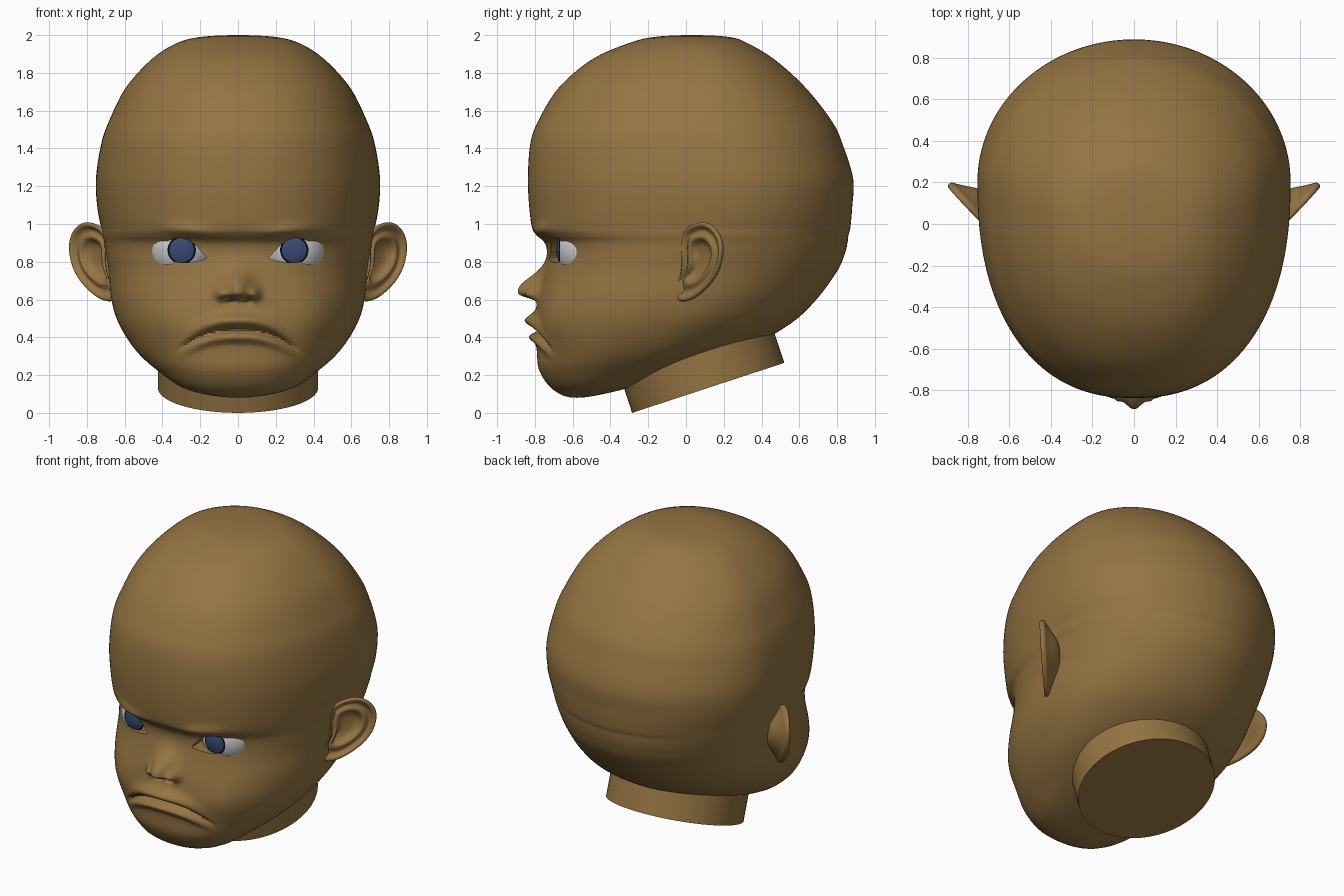
import bpy, bmesh
from math import sin, cos, pi, exp, ceil, radians
from mathutils import Vector

if "Cube" in bpy.data.objects:
    bpy.data.objects.remove(bpy.data.objects["Cube"])


def material(name, rgb):
    m = bpy.data.materials.new(name)
    m.diffuse_color = (*rgb, 1)
    m.use_nodes = True
    m.node_tree.nodes["Principled BSDF"].inputs["Base Color"].default_value = m.diffuse_color
    return m


skin = material("skin", (0.30, 0.175, 0.055))
white = material("eye_white", (0.8, 0.8, 0.8))
blue = material("iris_blue", (0.04, 0.065, 0.17))
black = material("iris_ring", (0.003, 0.004, 0.008))


def finish(bm, name, mats, angle=50):
    bmesh.ops.recalc_face_normals(bm, faces=bm.faces)
    me = bpy.data.meshes.new(name)
    bm.to_mesh(me)
    bm.free()
    ob = bpy.data.objects.new(name, me)
    bpy.context.collection.objects.link(ob)
    for m in mats:
        me.materials.append(m)
    smooth(ob, angle)
    return ob


def smooth(ob, angle):
    bpy.ops.object.select_all(action='DESELECT')
    ob.select_set(True)
    bpy.context.view_layer.objects.active = ob
    bpy.ops.object.shade_smooth_by_angle(angle=radians(angle))


def spline(p0, p1, p2, p3, t):
    return [0.5 * (2 * b + (c - a) * t + (2 * a - 5 * b + 4 * c - d) * t * t
                   + (3 * b - a - 3 * c + d) * t ** 3)
            for a, b, c, d in zip(p0, p1, p2, p3)]


def bridge(bm, r1, r2):
    n = len(r1)
    for i in range(n):
        bm.faces.new((r1[i], r1[(i + 1) % n], r2[(i + 1) % n], r2[i]))


def g(v, s, p=2):
    return exp(-abs(v / s) ** p)


def face_relief(x, z):
    """How far the face stands forward of the plain head at (x, z)."""
    x = abs(x)
    # nose: tip, wings, nostrils
    f = 0.115 * g(x, 0.075) * (g(z - 0.655, 0.09) if z > 0.655 else g(z - 0.655, 0.05, 4))
    f += 0.045 * g(x - 0.088, 0.03) * g(z - 0.63, 0.035)
    f -= 0.055 * g(x - 0.045, 0.022) * g(z - 0.595, 0.015)
    # down-turned mouth: upper lip, crease, lower lip
    w = max(0, 1 - (x / 0.32) ** 2)
    d = z - (0.44 - 0.085 * (x / 0.29) ** 2.5)
    f += 0.055 * w * w * g(d - 0.05, 0.036)
    f -= 0.035 * w ** 0.5 * g(d, 0.014)
    f += 0.035 * w * g(d + 0.04, 0.026)
    # scowling brow, cheeks
    f += 0.02 * g(x - 0.27, 0.13) * g(z - 0.965 - 0.1 * (x - 0.25), 0.03)
    f += 0.02 * g(x - 0.40, 0.13) * g(z - 0.5, 0.14)
    return f


# head: level z, half width, front y, back y, y of widest point
levels = [
    (2.00, 0, 0.03, 0.03, 0.03), (1.99, 0.20, -0.17, 0.23, 0.03),
    (1.955, 0.33, -0.31, 0.33, 0.05), (1.87, 0.46, -0.50, 0.47, 0.08),
    (1.72, 0.595, -0.675, 0.635, 0.12), (1.54, 0.685, -0.785, 0.775, 0.15),
    (1.42, 0.725, -0.825, 0.83, 0.17), (1.24, 0.752, -0.837, 0.885, 0.20),
    (1.09, 0.745, -0.83, 0.88, 0.20), (0.98, 0.725, -0.815, 0.87, 0.17),
    (0.94, 0.72, -0.79, 0.86, 0.16), (0.90, 0.71, -0.748, 0.855, 0.15),
    (0.84, 0.70, -0.735, 0.84, 0.12), (0.75, 0.685, -0.75, 0.80, 0.08),
    (0.60, 0.67, -0.785, 0.69, 0.0), (0.47, 0.63, -0.80, 0.55, -0.08),
    (0.33, 0.54, -0.79, 0.30, -0.20), (0.22, 0.42, -0.775, 0.0, -0.35),
    (0.12, 0.26, -0.70, -0.35, -0.50), (0.08, 0, -0.58, -0.58, -0.58)]


def past_pole(r):
    return (r[0], -r[1], r[3], r[2], r[4])


pts = [past_pole(levels[1])] + levels + [past_pole(levels[-2])]
rows = []
for k in range(1, len(pts) - 2):
    dz = pts[k][0] - pts[k + 1][0]
    n = max(4, ceil(dz / (0.009 if 0.3 < pts[k][0] < 1.0 else 0.03)))
    rows += [spline(*pts[k - 1:k + 3], j / n) for j in range(n)]

COLS = 220
bm = bmesh.new()
rings = []
for z, w, yf, yb, yc in rows[1:]:
    ring = []
    for i in range(COLS):
        t = 2 * pi * i / COLS
        a = t - 0.6 * sin(t)              # denser columns on the face
        front = cos(a) > 0
        depth, e = (yc - yf, 2.3) if front else (yb - yc, 2.0)
        r = (abs(sin(a) / w) ** e + abs(cos(a) / depth) ** e) ** (-1 / e)
        x, y = r * sin(a), yc - r * cos(a)
        if front and 0.15 < z < 1.2:
            y -= face_relief(x, z) * min(1, cos(a) * 2)
        ring.append(bm.verts.new((x, y, z)))
    rings.append(ring)
for r1, r2 in zip(rings, rings[1:]):
    bridge(bm, r1, r2)
for ring, lv in ((rings[0], levels[0]), (rings[-1], levels[-1])):
    pole = bm.verts.new((0, lv[2], lv[0]))
    for i in range(COLS):
        bm.faces.new((ring[i], ring[(i + 1) % COLS], pole))
head = finish(bm, "head", [skin])

# eye openings cut into the head, and eyeballs behind them
lid = [(0.165, 0.82), (0.20, 0.86), (0.24, 0.90), (0.30, 0.925), (0.36, 0.915),
       (0.40, 0.89), (0.435, 0.868), (0.40, 0.83), (0.36, 0.808), (0.30, 0.795),
       (0.24, 0.80), (0.20, 0.808)]
n = len(lid)
lid = [spline(*[lid[(i + k) % n] for k in (-1, 0, 1, 2)], j / 3)
       for i in range(n) for j in range(3)]
for side, label in ((1, "left"), (-1, "right")):
    bm = bmesh.new()
    near = [bm.verts.new((side * x, -1.0, z)) for x, z in lid]
    far = [bm.verts.new((side * x, -0.5, z)) for x, z in lid]
    bridge(bm, near, far)
    bm.faces.new(near)
    bm.faces.new(far)
    cutter = finish(bm, "eye_cutter", [skin])
    cutter.hide_render = True
    mod = head.modifiers.new("eye_opening", 'BOOLEAN')
    mod.operation, mod.solver, mod.object = 'DIFFERENCE', 'EXACT', cutter
    bpy.context.view_layer.objects.active = head
    bpy.ops.object.modifier_apply(modifier=mod.name)
    bpy.data.objects.remove(cutter)

    bm = bmesh.new()
    bmesh.ops.create_uvsphere(bm, u_segments=40, v_segments=48, radius=0.17)
    for f in bm.faces:
        p = f.calc_center_median().normalized().z
        f.material_index = 1 if p > cos(radians(22.5)) else 2 if p > cos(radians(26.3)) else 0
    for v in bm.verts:
        x, y, z = v.co
        v.co = (x + side * 0.298, -z - 0.515, y + 0.862)
    finish(bm, label + "_eyeball", [white, blue, black])
smooth(head, 50)

# ears: one outline (y, z), scaled into rings with a rolled rim and a hollow
outline = [(-0.02, 0.93), (0.0, 0.98), (0.05, 1.005), (0.10, 1.015), (0.155, 0.985),
           (0.19, 0.92), (0.195, 0.85), (0.18, 0.77), (0.145, 0.70), (0.09, 0.64),
           (0.03, 0.595), (-0.03, 0.585), (-0.065, 0.61), (-0.04, 0.68),
           (-0.015, 0.76), (-0.02, 0.85)]
ear_rings = [(0.3, -0.10), (0.6, -0.06), (0.85, -0.028), (0.98, -0.018), (1.01, 0.0),
             (0.97, 0.014), (0.88, 0.012), (0.82, -0.008), (0.72, -0.012),
             (0.62, 0.006), (0.52, 0.0), (0.44, -0.03), (0.2, -0.04)]
for side, label in ((1, "left"), (-1, "right")):
    bm = bmesh.new()
    rings = []
    for s, off in ear_rings:
        ring = []
        for y, z in outline:
            y, z = 0.06 + (y - 0.06) * s, 0.82 + (z - 0.82) * s
            x = 0.70 + 0.95 * y + 0.05 * (z - 0.7)
            ring.append(bm.verts.new((side * (x + 0.72 * off), y - 0.69 * off, z)))
        rings.append(ring)
    for r1, r2 in zip(rings, rings[1:]):
        bridge(bm, r1, r2)
    bm.faces.new(rings[0])
    bm.faces.new(rings[-1])
    ear = finish(bm, label + "_ear", [skin], 180)
    ear.modifiers.new("rounding", 'SUBSURF').levels = 2
    ear.modifiers["rounding"].render_levels = 2

# neck: tilted cylinder rising into the head
axis = Vector((0, -0.312, 0.95)).normalized()
base = Vector((0, 0.1175, 0.1325))
bpy.ops.mesh.primitive_cylinder_add(
    vertices=64, radius=0.424, depth=0.3, location=base + axis * 0.15,
    rotation=axis.to_track_quat('Z', 'Y').to_euler())
neck = bpy.context.object
neck.name = "neck"
neck.data.materials.append(skin)
smooth(neck, 40)
